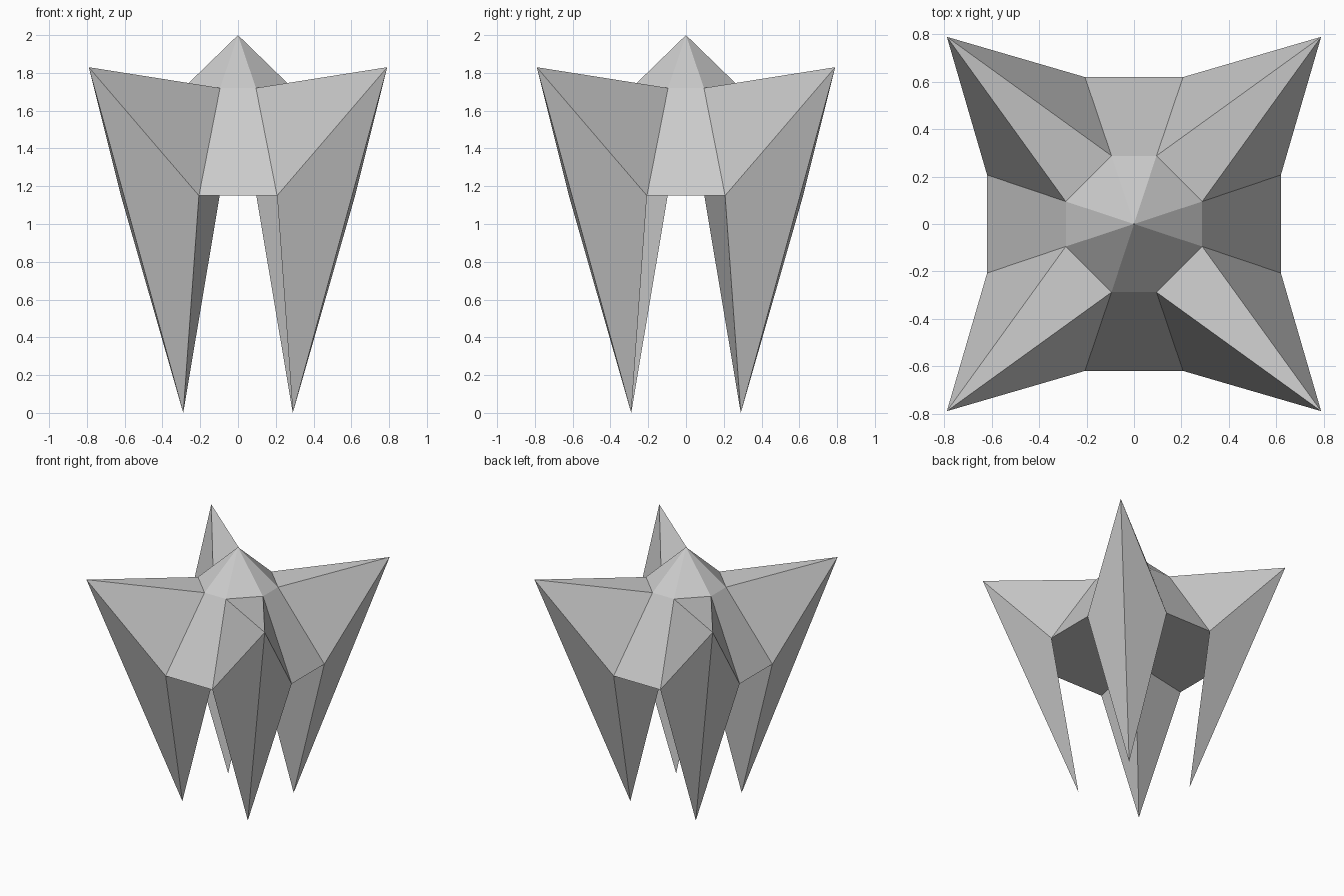
import bpy
import bmesh
from math import pi
from mathutils import Vector, Matrix

if "Cube" in bpy.data.objects:
    bpy.data.objects.remove(bpy.data.objects["Cube"])

# Key points of one quarter (the +x +y corner); the rest are quarter turns
QUARTER = {
    "ring_a": (0.288, 0.095, 1.72), "ring_b": (0.095, 0.288, 1.72),   # hub shoulder
    "low_a": (0.62, 0.207, 1.15), "low_b": (0.207, 0.62, 1.15),       # skirt panel bottoms
    "wing": (0.79, 0.79, 1.83),                                       # wing tip
    "foot": (0.29, 0.29, 0.0),                                        # leg tip
    "inner": (0.097, 0.097, 1.15),                                    # underside corner
}

bm = bmesh.new()
apex = bm.verts.new((0, 0, 2))
quarters = []
for k in range(4):
    turn = Matrix.Rotation(k * pi / 2, 3, 'Z')
    quarters.append({n: bm.verts.new(turn @ Vector(c)) for n, c in QUARTER.items()})

for k, q in enumerate(quarters):
    n = quarters[(k + 1) % 4]

    def face(*names):
        bm.faces.new([q[i] for i in names])

    # Pointed cap
    bm.faces.new((apex, q["ring_a"], q["ring_b"]))
    bm.faces.new((apex, q["ring_b"], n["ring_a"]))
    # Sloping skirt panel and its flat underside
    bm.faces.new((q["ring_b"], q["low_b"], n["low_a"], n["ring_a"]))
    bm.faces.new((q["low_b"], q["inner"], n["inner"], n["low_a"]))
    # Wing top and the two outer sides running down to the leg tip
    face("ring_a", "wing", "ring_b")
    face("wing", "ring_a", "low_a")
    face("wing", "low_a", "foot")
    face("wing", "low_b", "ring_b")
    face("wing", "foot", "low_b")
    # Inner side of the leg: ridged on one diagonal, flat on the other
    if k % 2 == 0:
        face("inner", "foot", "low_a")
        face("inner", "low_b", "foot")
    else:
        face("low_a", "inner", "low_b")
        face("low_a", "low_b", "foot")

# Centre of the underside
bm.faces.new([q["inner"] for q in reversed(quarters)])

bmesh.ops.recalc_face_normals(bm, faces=bm.faces[:])
mesh = bpy.data.meshes.new("winged_star_body")
bm.to_mesh(mesh)
bm.free()
bpy.context.collection.objects.link(bpy.data.objects.new("winged_star_body", mesh))
